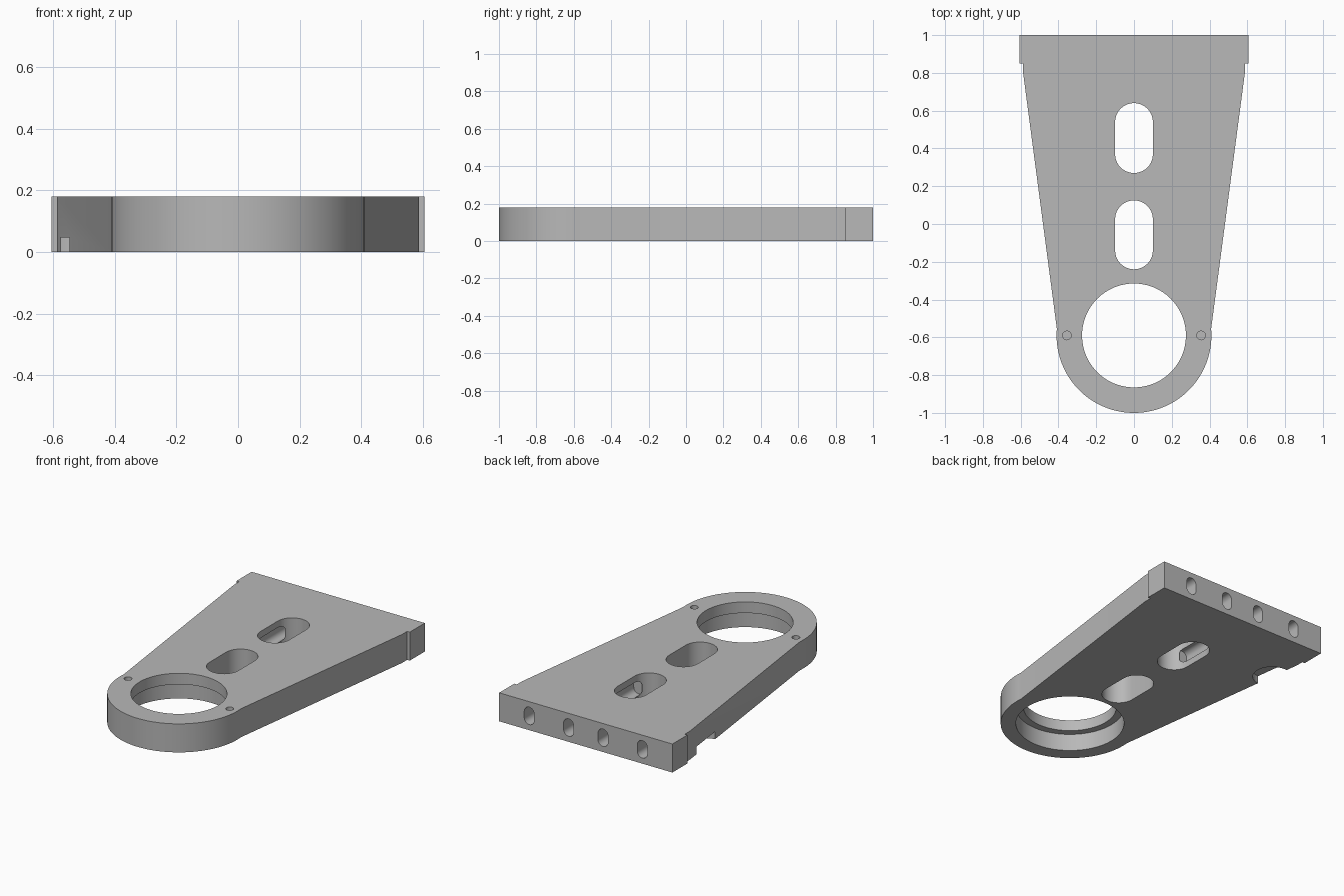
import bpy, bmesh, math

if "Cube" in bpy.data.objects:
    bpy.data.objects.remove(bpy.data.objects["Cube"])

T = 0.18      # plate thickness
CY = -0.59    # centre of the round end


def prism(name, pts, lo, hi, along_y=False):
    """Extrude a 2D profile along z (profile in x,y) or along y (profile in x,z)."""
    bm = bmesh.new()
    place = (lambda p, d: (p[0], d, p[1])) if along_y else (lambda p, d: (p[0], p[1], d))
    a = [bm.verts.new(place(p, lo)) for p in pts]
    b = [bm.verts.new(place(p, hi)) for p in pts]
    bm.faces.new(a)
    bm.faces.new(b)
    n = len(pts)
    for i in range(n):
        bm.faces.new((a[i], a[(i + 1) % n], b[(i + 1) % n], b[i]))
    bmesh.ops.recalc_face_normals(bm, faces=bm.faces[:])
    me = bpy.data.meshes.new(name)
    bm.to_mesh(me)
    bm.free()
    ob = bpy.data.objects.new(name, me)
    bpy.context.collection.objects.link(ob)
    return ob


def arc(cx, cy, r, start, end, n):
    return [(cx + r * math.cos(math.radians(start + (end - start) * i / n)),
             cy + r * math.sin(math.radians(start + (end - start) * i / n)))
            for i in range(n + 1)]


def circle(cx, cy, r, n=64):
    return arc(cx, cy, r, 0, 360, n)[:-1]


def stadium(cx, lo, hi, r, n=20):
    """Upright slot with round ends."""
    return arc(cx, hi - r, r, 0, 180, n) + arc(cx, lo + r, r, 180, 360, n)


# Plate outline: wide shouldered end, tapered sides, round end
right = [(0.605, 1.0), (0.605, 0.85), (0.587, 0.85), (0.587, 0.80)]
outline = right + arc(0, CY, 0.41, 5, -185, 72) + [(-x, y) for x, y in reversed(right)]
plate = prism("bracket_plate", outline, 0, T)

cutters = [
    # Stepped bore in the round end
    prism("bore_cutter", circle(0, CY, 0.275, 96), -0.1, T + 0.1),
    prism("counterbore_cutter", circle(0, CY, 0.32, 96), -0.1, 0.11),
    # Two long slots through the plate
    prism("rear_slot_cutter", stadium(0, 0.27, 0.64, 0.1), -0.1, T + 0.1),
    prism("front_slot_cutter", stadium(0, -0.24, 0.125, 0.1), -0.1, T + 0.1),
    # Round recess under the left edge
    prism("edge_recess_cutter", circle(-0.56, 0.605, 0.115), -0.1, 0.048),
]
# Blind pin holes beside the bore
for x in (-0.355, 0.355):
    cutters.append(prism("pin_hole_cutter", circle(x, CY, 0.023, 24), 0.08, T + 0.1))
# Deep slotted holes in the back face
for x in (-0.395, -0.12, 0.12, 0.395):
    cutters.append(prism("back_hole_cutter", stadium(x, 0.035, 0.145, 0.035, 12),
                         0.3, 1.1, along_y=True))

# Cut everything, then discard the cutters
bpy.context.view_layer.objects.active = plate
plate.select_set(True)
for c in cutters:
    c.hide_render = True
    m = plate.modifiers.new("cut", 'BOOLEAN')
    m.operation = 'DIFFERENCE'
    m.solver = 'EXACT'
    m.object = c
    bpy.ops.object.modifier_apply(modifier=m.name)
    bpy.data.objects.remove(c)

# Single grey finish
grey = bpy.data.materials.new("plain grey")
grey.diffuse_color = (0.48, 0.48, 0.48, 1)
grey.use_nodes = True
grey.node_tree.nodes["Principled BSDF"].inputs["Base Color"].default_value = grey.diffuse_color
plate.data.materials.clear()
plate.data.materials.append(grey)
bpy.ops.object.shade_smooth_by_angle(angle=math.radians(20))
